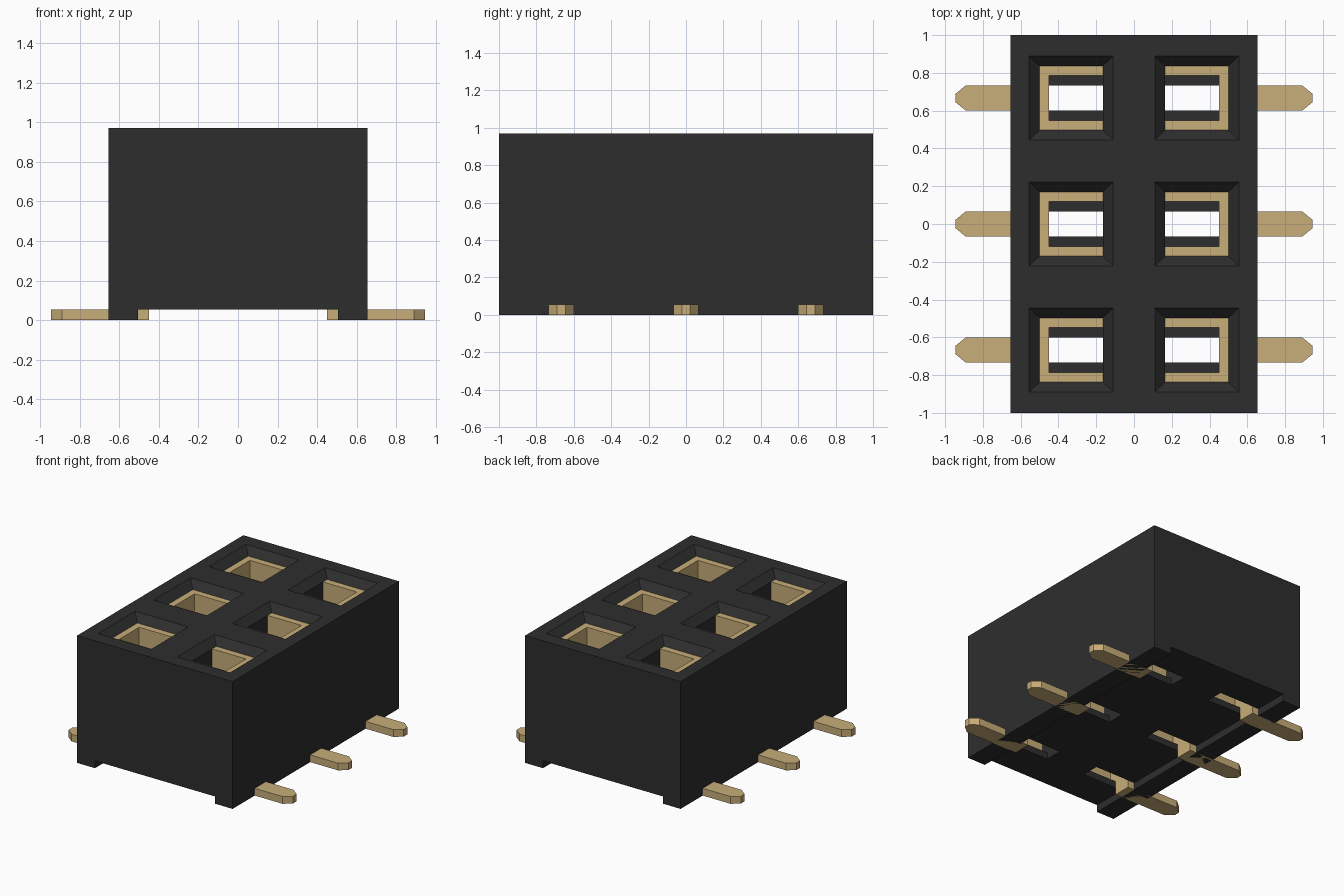
import bpy, bmesh

if "Cube" in bpy.data.objects:
    bpy.data.objects.remove(bpy.data.objects["Cube"], do_unlink=True)

ROWS = (-0.667, 0.0, 0.667)          # socket positions along y
TOP, CHANNEL, FLOOR, LIP = 0.97, 0.055, 0.105, 0.915


def material(name, rgb):
    m = bpy.data.materials.new(name)
    m.use_nodes = True
    m.diffuse_color = (*rgb, 1)
    m.node_tree.nodes["Principled BSDF"].inputs["Base Color"].default_value = (*rgb, 1)
    return m


BLACK = material("black plastic", (0.027, 0.027, 0.027))
GOLD = material("gold contact", (0.58, 0.42, 0.19))


def loft(bm, rings):
    """Closed solid through rings of equal point count."""
    rings = [[bm.verts.new(p) for p in r] for r in rings]
    n = len(rings[0])
    bm.faces.new(rings[0])
    bm.faces.new(rings[-1])
    for a, b in zip(rings, rings[1:]):
        for i in range(n):
            j = (i + 1) % n
            bm.faces.new((a[i], a[j], b[j], b[i]))


def prism(bm, outline, z0, z1):
    loft(bm, [[(x, y, z) for x, y in outline] for z in (z0, z1)])


def rect(x0, x1, h):
    return [(x0, -h), (x1, -h), (x1, h), (x0, h)]


def finish(bm, name, mat):
    bmesh.ops.recalc_face_normals(bm, faces=bm.faces)
    me = bpy.data.meshes.new(name)
    bm.to_mesh(me)
    bm.free()
    me.materials.append(mat)
    ob = bpy.data.objects.new(name, me)
    bpy.context.scene.collection.objects.link(ob)
    return ob


# Housing: block with a shallow channel underneath
bm = bmesh.new()
profile = [(-0.655, 0), (-0.505, 0), (-0.505, CHANNEL), (0.505, CHANNEL),
           (0.505, 0), (0.655, 0), (0.655, TOP), (-0.655, TOP)]
loft(bm, [[(x, y, z) for x, z in profile] for y in (-1, 1)])
housing = finish(bm, "housing", BLACK)

# Socket cutter: bottom slot, square cavity and flared mouth
bm = bmesh.new()
SECTIONS = [(0.165, 0.500, 0.067, 0.03), (0.165, 0.500, 0.067, FLOOR),
            (0.165, 0.500, 0.170, FLOOR), (0.165, 0.500, 0.170, LIP),
            (0.110, 0.555, 0.222, TOP), (0.090, 0.575, 0.241, TOP + 0.02)]
for side in (-1, 1):
    for row in ROWS:
        loft(bm, [[(side * x, row + y, z) for x, y in rect(x0, x1, h)]
                  for x0, x1, h, z in SECTIONS])
cutter = finish(bm, "socket_cutter", BLACK)
cutter.hide_render = True

mod = housing.modifiers.new("sockets", "BOOLEAN")
mod.operation, mod.solver, mod.object = "DIFFERENCE", "EXACT", cutter
bpy.context.view_layer.objects.active = housing
bpy.ops.object.modifier_apply(modifier=mod.name)
bpy.data.objects.remove(cutter, do_unlink=True)

# Contacts: U-shaped spring, tail through the floor, pointed solder foot
SPRING = [(0.165, -0.17), (0.5, -0.17), (0.5, 0.17), (0.165, 0.17),
          (0.165, 0.12), (0.45, 0.12), (0.45, -0.12), (0.165, -0.12)]
FOOT = [(0.45, -0.067), (0.89, -0.067), (0.945, -0.022),
        (0.945, 0.022), (0.89, 0.067), (0.45, 0.067)]
for side, label in ((-1, "right"), (1, "left")):
    for i, row in enumerate(ROWS):
        bm = bmesh.new()
        for outline, z0, z1 in ((SPRING, FLOOR, LIP),
                                (rect(0.45, 0.5, 0.067), CHANNEL, FLOOR),
                                (FOOT, 0, CHANNEL)):
            prism(bm, [(side * x, row + y) for x, y in outline], z0, z1)
        finish(bm, f"contact_{label}_{i + 1}", GOLD)
